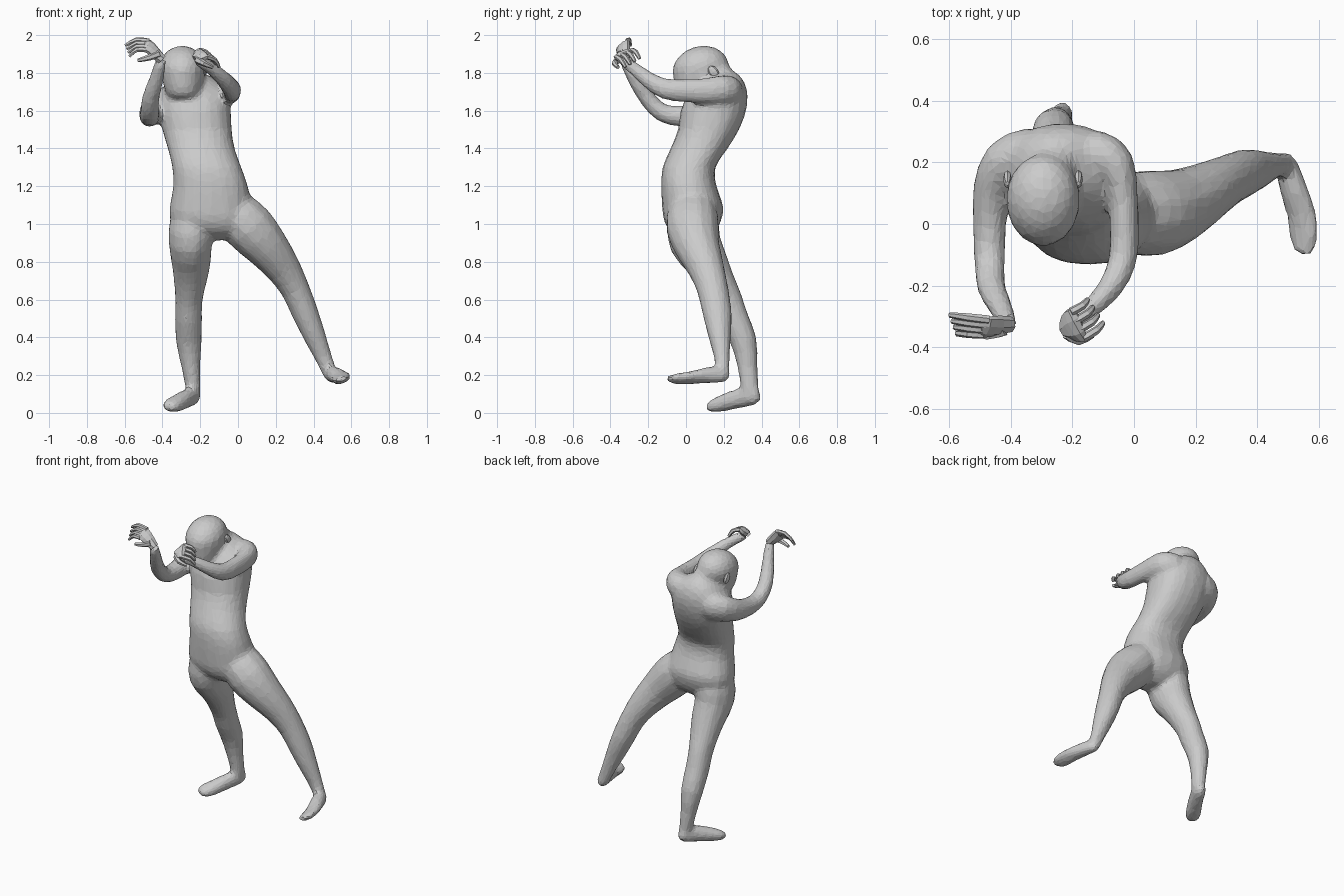
import bpy, bmesh, math
from mathutils import Vector


def spline(rows, steps):
    """Catmull-Rom interpolation through rows of numbers."""
    out = []
    last = len(rows) - 1
    for i in range(last):
        p0, p1, p2, p3 = rows[max(i - 1, 0)], rows[i], rows[i + 1], rows[min(i + 2, last)]
        for s in range(steps):
            t = s / steps
            out.append([0.5 * (2 * b + (c - a) * t + (2 * a - 5 * b + 4 * c - d) * t * t
                               + (3 * b - a - 3 * c + d) * t ** 3)
                        for a, b, c, d in zip(p0, p1, p2, p3)])
    out.append(list(rows[-1]))
    return out


def add_tube(bm, rows, side, sides=12, steps=2, level=False, power=1.0):
    """Loft elliptical rings (x, y, z, side radius, other radius) along a path."""
    rows = spline(rows, steps)
    pts = [Vector(r[:3]) for r in rows]
    rings = []
    for i, r in enumerate(rows):
        tan = Vector((0, 0, 1)) if level else pts[min(i + 1, len(pts) - 1)] - pts[max(i - 1, 0)]
        tan.normalize()
        u = Vector(side)
        u = (u - tan * u.dot(tan)).normalized()
        w = tan.cross(u)
        ring = []
        for k in range(sides):
            a = 2 * math.pi * (k + 0.5) / sides
            c, s = math.cos(a), math.sin(a)
            c = math.copysign(abs(c) ** power, c)
            s = math.copysign(abs(s) ** power, s)
            ring.append(bm.verts.new(pts[i] + u * c * r[3] + w * s * r[4]))
        rings.append(ring)
    for a, b in zip(rings, rings[1:]):
        for k in range(sides):
            j = (k + 1) % sides
            bm.faces.new((a[k], a[j], b[j], b[k]))
    bm.faces.new(rings[0][::-1])
    bm.faces.new(rings[-1])


def finish(bm, name):
    bmesh.ops.recalc_face_normals(bm, faces=bm.faces[:])
    me = bpy.data.meshes.new(name)
    bm.to_mesh(me)
    bm.free()
    ob = bpy.data.objects.new(name, me)
    bpy.context.collection.objects.link(ob)
    return ob


def tube(name, rows, side=(1, 0, 0), **kw):
    bm = bmesh.new()
    add_tube(bm, rows, side, **kw)
    return finish(bm, name)


def hand(name, wrist, ka, kb, ta, tb, lift, thumb):
    """Palm from wrist to a knuckle line, four bent fingers and a thumb."""
    wrist, ka, kb, ta, tb, lift = map(Vector, (wrist, ka, kb, ta, tb, lift))
    across = kb - ka
    mid = (ka + kb) / 2
    w = across.length / 2
    bm = bmesh.new()
    add_tube(bm, [(*wrist, 0.028, 0.027), (*wrist.lerp(mid, 0.5), w * 1.1, 0.026),
                  (*mid, w * 1.3, 0.019), (*mid.lerp((ta + tb) / 2, 0.15), w * 1.15, 0.011)],
             across, sides=8)
    for i in range(4):
        k, t = ka.lerp(kb, i / 3), ta.lerp(tb, i / 3)
        add_tube(bm, [(*k, 0.014, 0.014), (*(k.lerp(t, 0.5) + lift), 0.0135, 0.0125),
                      (*t, 0.009, 0.008)], across, sides=6)
    add_tube(bm, [(*p, r, r) for p, r in zip(thumb, (0.021, 0.016, 0.01))], (0.1, 1, 0.1), sides=6)
    return finish(bm, name)


# Torso, leaning back and to one side
body = tube("body", [
    (-.105, .04, .915, .06, .06), (-.125, .035, .965, .175, .125), (-.14, .035, 1.03, .22, .155),
    (-.145, .035, 1.1, .217, .162), (-.145, .015, 1.2, .199, .147), (-.165, .015, 1.3, .184, .14),
    (-.195, .07, 1.4, .178, .152), (-.217, .12, 1.5, .185, .162), (-.227, .145, 1.6, .19, .174),
    (-.232, .17, 1.69, .182, .157), (-.24, .19, 1.76, .13, .115), (-.255, .195, 1.8, .065, .075)],
    sides=18, level=True, power=0.88)

# Neck and bowed head
neck = tube("neck", [(-.245, .2, 1.68, .1, .085), (-.262, .185, 1.765, .082, .083),
                     (-.285, .115, 1.85, .072, .075)])
head = tube("head", [
    (-.29, .055, 1.665, .068, .075), (-.29, .05, 1.69, .09, .102), (-.293, .068, 1.77, .112, .137),
    (-.295, .08, 1.84, .121, .15), (-.295, .09, 1.9, .096, .115), (-.295, .093, 1.932, .054, .064),
    (-.295, .095, 1.944, .015, .02)], sides=16, level=True)

# Arms
left_arm = tube("left_arm", [
    (-.19, .22, 1.69, .08, .075), (-.115, .225, 1.705, .082, .08), (-.06, .19, 1.712, .078, .066),
    (-.037, .1, 1.705, .069, .051), (-.032, 0, 1.705, .063, .048), (-.035, -.11, 1.715, .057, .048),
    (-.07, -.195, 1.76, .046, .043), (-.13, -.265, 1.815, .038, .035),
    (-.215, -.335, 1.87, .032, .03)], side=(0, 0, 1))
right_arm = tube("right_arm", [
    (-.28, .21, 1.64, .11, .08), (-.35, .22, 1.63, .105, .088), (-.42, .195, 1.62, .09, .075),
    (-.462, .11, 1.59, .072, .061), (-.468, -.02, 1.57, .058, .055), (-.468, -.125, 1.588, .05, .051),
    (-.464, -.2, 1.66, .046, .048), (-.432, -.27, 1.765, .04, .04),
    (-.407, -.325, 1.87, .032, .031)], side=(0, .5, 1))

# Legs
right_leg = tube("right_leg", [
    (-.215, .035, 1.11, .08, .08), (-.24, .037, 1.0, .124, .137), (-.252, .05, .9, .117, .14),
    (-.248, .11, .8, .106, .115), (-.253, .165, .7, .089, .095), (-.26, .215, .6, .074, .085),
    (-.262, .253, .5, .074, .08), (-.26, .305, .38, .07, .072), (-.25, .325, .25, .052, .055),
    (-.237, .338, .13, .041, .048), (-.235, .34, .075, .036, .039)])
left_leg = tube("left_leg", [
    (-.08, .033, 1.14, .08, .075), (-.02, .035, 1.07, .13, .12), (.06, .035, .98, .142, .139),
    (.15, .06, .88, .122, .12), (.235, .105, .77, .099, .097), (.3, .14, .66, .085, .079),
    (.355, .165, .53, .079, .072), (.4, .177, .42, .064, .062), (.45, .19, .3, .044, .048),
    (.49, .195, .2, .036, .039)], side=(0, 1, 0))

# Feet
right_foot = tube("right_foot", [
    (-.225, .39, .1, .024, .034), (-.235, .352, .09, .04, .052), (-.27, .28, .077, .044, .054),
    (-.314, .205, .055, .05, .047), (-.354, .145, .037, .051, .036), (-.367, .112, .03, .031, .022)],
    side=(1, -.45, -.3))
left_foot = tube("left_foot", [
    (.483, .228, .19, .02, .024), (.493, .195, .2, .037, .043), (.515, .12, .2, .046, .045),
    (.543, .03, .187, .052, .032), (.552, -.05, .18, .052, .025), (.545, -.1, .178, .031, .016)],
    side=(1, 0, .4))

# Weld the parts into one continuous skin, blend the joins, then thin it to flat facets
with bpy.context.temp_override(active_object=body, object=body, selected_editable_objects=[
        body, neck, head, left_arm, right_arm, right_leg, left_leg, right_foot, left_foot]):
    bpy.ops.object.join()
remesh = body.modifiers.new("skin", 'REMESH')
remesh.mode = 'VOXEL'
remesh.voxel_size = 0.014
blend = body.modifiers.new("blend", 'SMOOTH')
blend.factor = 0.5
blend.iterations = 10
facets = body.modifiers.new("facets", 'DECIMATE')
facets.ratio = 0.16

# Hands: one bent back beside the face, one raised open
hand("left_hand", (-.225, -.34, 1.87), (-.205, -.285, 1.92), (-.165, -.37, 1.885),
     (-.15, -.245, 1.875), (-.1, -.32, 1.83), (.01, 0, .012),
     [(-.215, -.355, 1.87), (-.18, -.378, 1.85), (-.135, -.36, 1.83)])
hand("right_hand", (-.403, -.325, 1.87), (-.47, -.31, 1.968), (-.488, -.358, 1.922),
     (-.597, -.295, 1.945), (-.575, -.355, 1.887), (-.005, 0, .018),
     [(-.42, -.343, 1.9), (-.475, -.36, 1.88), (-.53, -.35, 1.866)])

# Ears
for name, x in (("left_ear", -.18), ("right_ear", -.41)):
    bpy.ops.mesh.primitive_uv_sphere_add(segments=8, ring_count=6, radius=1, location=(x, .145, 1.805))
    ear = bpy.context.object
    ear.name = name
    ear.scale = (.014, .026, .036)
    ear.rotation_euler = (math.radians(35), 0, 0)
